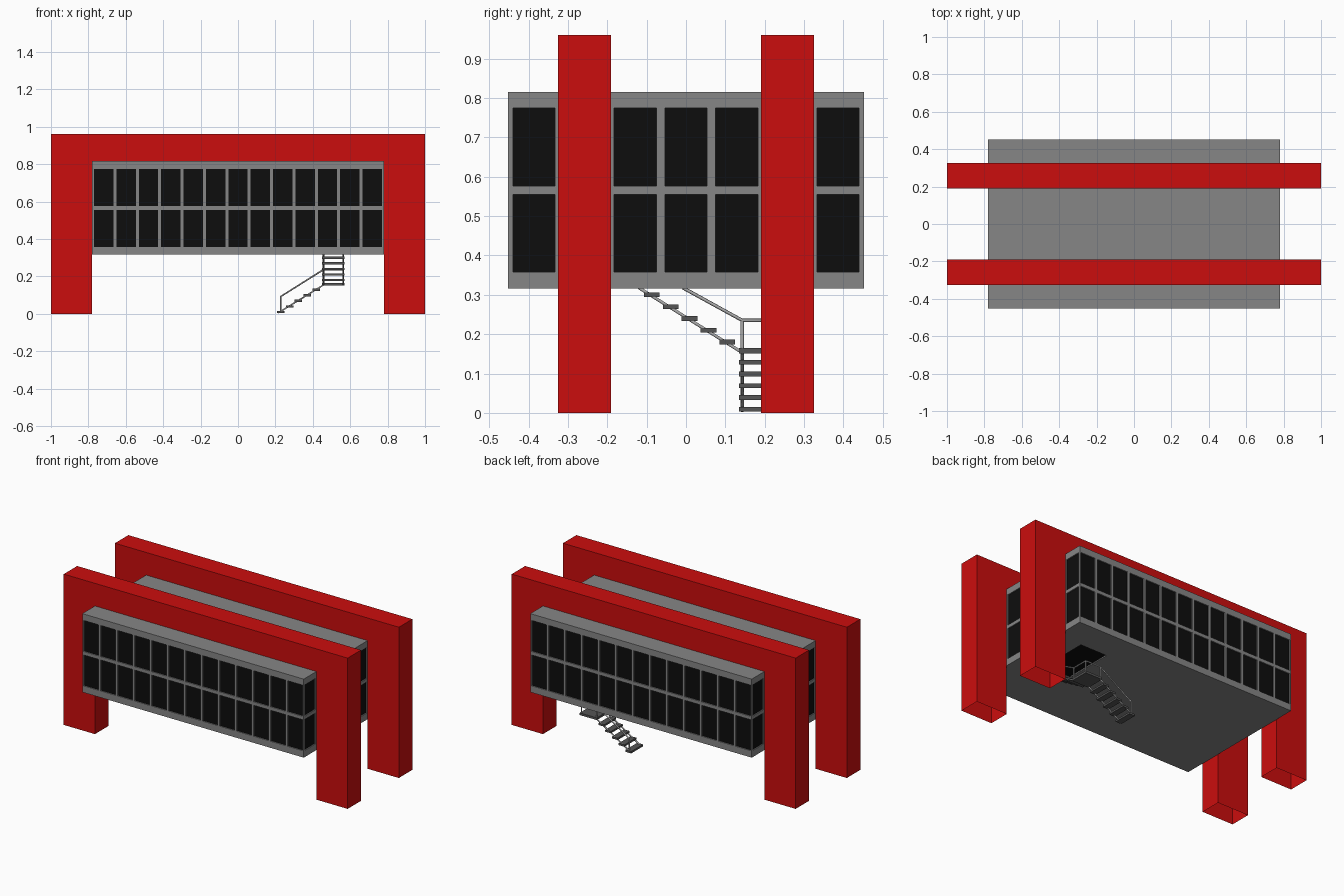
import bpy, bmesh
from mathutils import Vector

if "Cube" in bpy.data.objects:
    bpy.data.objects.remove(bpy.data.objects["Cube"])


def material(name, rgb):
    m = bpy.data.materials.new(name)
    m.diffuse_color = (*rgb, 1)
    m.use_nodes = True
    m.node_tree.nodes["Principled BSDF"].inputs["Base Color"].default_value = m.diffuse_color
    return m


RED = material("red paint", (0.60, 0.004, 0.004))
GREY = material("grey cladding", (0.24, 0.24, 0.24))
BLACK = material("black glass", (0.004, 0.004, 0.004))
TREAD = material("dark tread", (0.09, 0.09, 0.09))
RAIL = material("light metal", (0.42, 0.42, 0.42))


def finish(bm, name, *mats):
    me = bpy.data.meshes.new(name)
    bm.to_mesh(me)
    bm.free()
    for m in mats:
        me.materials.append(m)
    ob = bpy.data.objects.new(name, me)
    bpy.context.collection.objects.link(ob)
    return ob


# Red portal frames: extruded arch profile, legs hollow and open at the foot
def portal(name, y0, y1):
    prof = [(-1, 0), (-.78, 0), (-.78, .816), (.78, .816),
            (.78, 0), (1, 0), (1, .96), (-1, .96)]
    bm = bmesh.new()
    a = [bm.verts.new((x, y0, z)) for x, z in prof]
    b = [bm.verts.new((x, y1, z)) for x, z in prof]
    bm.faces.new(a)
    bm.faces.new(b[::-1])
    for i in range(8):
        j = (i + 1) % 8
        if i not in (0, 4):
            bm.faces.new((a[j], a[i], b[i], b[j]))
    finish(bm, name, RED)


portal("front_portal_frame", -.325, -.19)
portal("rear_portal_frame", .19, .325)

# Cabin: panels of grey framing with recessed black panes
X, Y, Z0, Z1 = .78, .4525, .316, .816
RECESS = .007


def panel(bm, centre, U, V, us, vs):
    """Grid panel facing U x V; cells with odd column and row become recessed panes."""
    c, U, V = Vector(centre), Vector(U), Vector(V)
    N = U.cross(V)

    def quad(pts, mat):
        f = bm.faces.new([bm.verts.new(p) for p in pts])
        f.material_index = mat

    for i in range(len(us) - 1):
        for j in range(len(vs) - 1):
            p = [c + U * u + V * v for u, v in
                 ((us[i], vs[j]), (us[i + 1], vs[j]),
                  (us[i + 1], vs[j + 1]), (us[i], vs[j + 1]))]
            if i % 2 and j % 2:
                q = [w - N * RECESS for w in p]
                quad(q, 1)
                for k in range(4):
                    m = (k + 1) % 4
                    quad((p[k], p[m], q[m], q[k]), 0)
            else:
                quad(p, 0)


def breaks(half, n, edge, gap):
    w = (2 * edge - gap * (n - 1)) / n
    out = [-half]
    for i in range(n):
        s = -edge + i * (w + gap)
        out += [s, s + w]
    return out + [half]


bm = bmesh.new()
rows = [Z0, .358, .555, .577, .775, Z1]
long_cols = breaks(X, 13, .77, .016)
short_cols = breaks(Y, 7, .44, .0215)
up = (0, 0, 1)
panel(bm, (0, -Y, 0), (1, 0, 0), up, long_cols, rows)
panel(bm, (0, Y, 0), (-1, 0, 0), up, long_cols, rows)
panel(bm, (X, 0, 0), (0, 1, 0), up, short_cols, rows)
panel(bm, (-X, 0, 0), (0, -1, 0), up, short_cols, rows)
panel(bm, (0, 0, Z1), (1, 0, 0), (0, 1, 0), [-X, X], [-Y, Y])
# Underside with the dark stairwell opening
panel(bm, (0, 0, Z0), (1, 0, 0), (0, -1, 0),
      [-X, .42, .61, X], [-Y, -.26, .13, Y])
bmesh.ops.remove_doubles(bm, verts=bm.verts, dist=1e-5)
finish(bm, "cabin", GREY, BLACK)


# Stair treads: lower flight runs along x, landing, upper flight along -y
def box(bm, x0, x1, y0, y1, z0, z1):
    vs = bmesh.ops.create_cube(bm, size=1)["verts"]
    for v in vs:
        v.co = ((x0 + x1) / 2 + v.co.x * (x1 - x0),
                (y0 + y1) / 2 + v.co.y * (y1 - y0),
                (z0 + z1) / 2 + v.co.z * (z1 - z0))


bm = bmesh.new()
for i in range(5):
    x, z = .208 + i * .0475, .003 + i * .03
    box(bm, x, x + .04, .135, .255, z, z + .012)
    y, z = .085 - i * .048, .174 + i * .03
    box(bm, .45, .57, y, y + .04, z, z + .012)
box(bm, .45, .57, .135, .255, .151, .165)
finish(bm, "stair_treads", TREAD)


# Stringers and handrail as thin bars
def bar(name, *pts):
    cu = bpy.data.curves.new(name, "CURVE")
    cu.dimensions = "3D"
    cu.bevel_depth = .0045
    cu.bevel_resolution = 1
    cu.use_fill_caps = True
    sp = cu.splines.new("POLY")
    sp.points.add(len(pts) - 1)
    for p, co in zip(sp.points, pts):
        p.co = (*co, 1)
    cu.materials.append(RAIL)
    bpy.context.collection.objects.link(bpy.data.objects.new(name, cu))


for y in (.143, .247):
    bar("lower_stringer", (.215, y, .005), (.455, y, .153))
for x in (.457, .563):
    bar("upper_stringer", (x, .14, .155), (x, -.12, .318))
bar("handrail", (.228, .247, .01), (.228, .247, .092), (.455, .247, .235),
    (.563, .247, .235), (.563, .143, .235), (.563, -.008, .318))
for n, x, y in (("a", .455, .247), ("b", .563, .247), ("c", .563, .143)):
    bar("landing_post_" + n, (x, y, .155), (x, y, .235))
